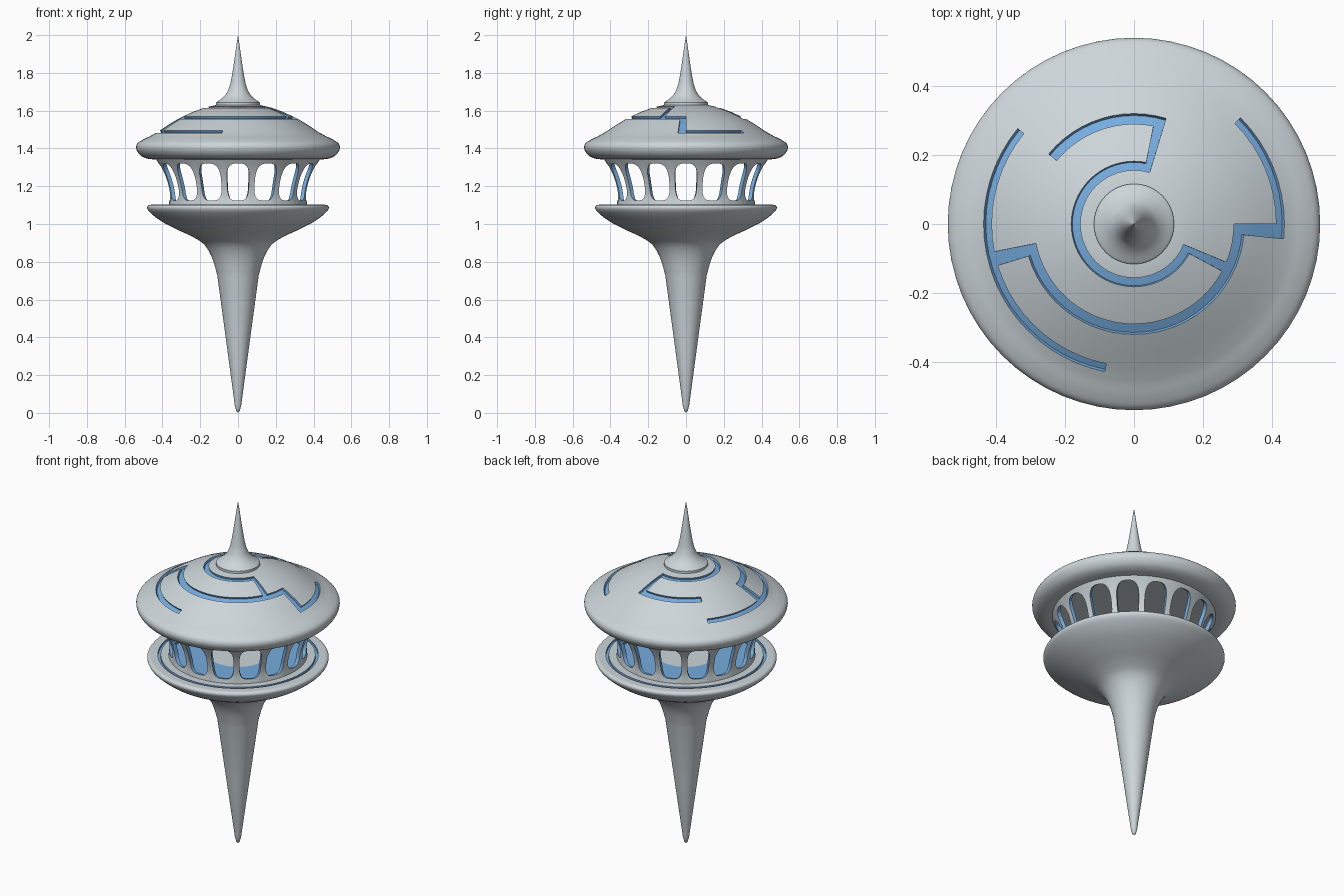
import bpy, bmesh, math

if "Cube" in bpy.data.objects:
    bpy.data.objects.remove(bpy.data.objects["Cube"])

SEG = 64


def material(name, rgb):
    m = bpy.data.materials.new(name)
    m.diffuse_color = (*rgb, 1)
    m.use_nodes = True
    m.node_tree.nodes["Principled BSDF"].inputs["Base Color"].default_value = m.diffuse_color
    return m


MATS = [material("pale_grey", (0.61, 0.67, 0.70)), material("sky_blue", (0.18, 0.41, 0.73))]


def smooth(pts, n=4):
    """Catmull-Rom curve through profile points."""
    out = []
    for i in range(len(pts) - 1):
        p0, p1, p2, p3 = pts[max(i - 1, 0)], pts[i], pts[i + 1], pts[min(i + 2, len(pts) - 1)]
        for s in range(n):
            t = s / n
            out.append(tuple(0.5 * (2 * b + (c - a) * t + (2 * a - 5 * b + 4 * c - d) * t * t
                                    + (3 * b - a - 3 * c + d) * t ** 3)
                             for a, b, c, d in zip(p0, p1, p2, p3)))
    return out + [pts[-1]]


def finish(name, bm, thickness=0):
    me = bpy.data.meshes.new(name)
    bm.to_mesh(me)
    bm.free()
    for m in MATS:
        me.materials.append(m)
    ob = bpy.data.objects.new(name, me)
    bpy.context.collection.objects.link(ob)
    bpy.ops.object.select_all(action='DESELECT')
    ob.select_set(True)
    bpy.context.view_layer.objects.active = ob
    if thickness:
        mod = ob.modifiers.new("thickness", 'SOLIDIFY')
        mod.thickness = thickness
        mod.offset = -1
        mod.material_offset = 1
        mod.material_offset_rim = 1
        bpy.ops.object.modifier_apply(modifier=mod.name)
    bpy.ops.object.shade_smooth_by_angle(angle=math.radians(35))
    return ob


def lathe(name, profile, groove=None, paint=None, depth=0.012):
    """Revolve (r, z) points; groove(r, z, k) faces are sunk and blue, paint(r, z) faces just blue."""
    bm = bmesh.new()
    rings = []
    for r, z in profile:
        if r < 1e-6:
            rings.append([bm.verts.new((0, 0, z))] * SEG)
        else:
            rings.append([bm.verts.new((r * math.cos(2 * math.pi * k / SEG),
                                        r * math.sin(2 * math.pi * k / SEG), z)) for k in range(SEG)])
    sunk = []
    for i in range(len(profile) - 1):
        r = (profile[i][0] + profile[i + 1][0]) / 2
        z = (profile[i][1] + profile[i + 1][1]) / 2
        for k in range(SEG):
            j = (k + 1) % SEG
            quad = [rings[i][k], rings[i][j], rings[i + 1][j], rings[i + 1][k]]
            f = bm.faces.new(list(dict.fromkeys(quad)))
            if groove and groove(r, z, k):
                sunk.append(f)
            if paint and paint(r, z):
                f.material_index = 1
    bmesh.ops.recalc_face_normals(bm, faces=bm.faces[:])
    if sunk:
        res = bmesh.ops.inset_region(bm, faces=sunk, thickness=0.0004, depth=-depth, use_even_offset=True)
        for f in sunk + res["faces"]:
            f.material_index = 1
    return finish(name, bm)


# Spike-shaped base flaring into the lower saucer, with ring groove and blue floor
base = [(0, 0.0), (0.010, 0.012), (0.017, 0.04), (0.064, 0.39), (0.110, 0.73)]
base += smooth([(0.110, 0.73), (0.137, 0.82), (0.178, 0.89), (0.24, 0.932), (0.33, 0.974),
                (0.41, 1.017), (0.465, 1.060), (0.481, 1.085), (0.472, 1.100), (0.45, 1.102)])[1:]
base += [(0.425, 1.102), (0.41, 1.102), (0.35, 1.102), (0.155, 1.102), (0, 1.102)]
lathe("base_saucer", base,
      groove=lambda r, z, k: z > 1.1 and 0.41 < r < 0.425,
      paint=lambda r, z: z > 1.1 and 0.155 < r < 0.35)


# Roof saucer with sunken circuit-like grooves
def roof_groove(r, z, k):
    if z < 1.47:
        return False
    if 0.156 < r < 0.182:
        return 13 <= k < 60
    if 0.182 < r < 0.29:
        return k in (13, 59)
    if 0.29 < r < 0.32:
        return 13 <= k < 25 or k >= 34
    if 0.32 < r < 0.413:
        return k in (34, 63)
    if 0.413 < r < 0.436:
        return k >= 63 or k < 8 or 25 <= k < 46
    return False


roof = [(0, 1.345), (0.40, 1.345)]
roof += smooth([(0.43, 1.342), (0.475, 1.345), (0.515, 1.362), (0.538, 1.395), (0.534, 1.425),
                (0.503, 1.447), (0.464, 1.466), (0.436, 1.482)])
roof += [(0.413, 1.496), (0.37, 1.525), (0.32, 1.555), (0.29, 1.570), (0.235, 1.595),
         (0.182, 1.614), (0.156, 1.621), (0.116, 1.630), (0, 1.632)]
lathe("roof_saucer", roof, groove=roof_groove)

# Spire on top
spire = [(0.116, 1.625), (0.116, 1.643)]
spire += smooth([(0.114, 1.645), (0.085, 1.665), (0.062, 1.69), (0.048, 1.72), (0.037, 1.76),
                 (0.022, 1.85), (0.010, 1.935), (0, 2.0)])
lathe("spire", spire)

# Flared window wall: 16 sectors, each a frame around a rounded opening
WALL = [(1.095, 0.368), (1.13, 0.362), (1.18, 0.366), (1.24, 0.382), (1.30, 0.408), (1.35, 0.438)]


def wall_radius(z):
    for (z0, r0), (z1, r1) in zip(WALL, WALL[1:]):
        if z <= z1:
            break
    return r0 + (r1 - r0) * (z - z0) / (z1 - z0)


def signed_pow(v, p):
    return math.copysign(abs(v) ** p, v)


bm = bmesh.new()
N = 40
for s in range(16):
    mid = 2 * math.pi * s / 16
    loops = [[], []]
    for i in range(N):
        u = 2 * math.pi * i / N
        c, d = math.cos(u), math.sin(u)
        m = max(abs(c), abs(d))
        power = 0.55 if d < 0 else 0.7
        inner = (math.radians(8.9) * signed_pow(c, power), 1.223 + 0.098 * signed_pow(d, power))
        outer = (math.radians(11.25) * c / m, 1.2225 + 0.1265 * d / m)
        for loop, (a, z) in zip(loops, (inner, outer)):
            r = wall_radius(z)
            loop.append(bm.verts.new((r * math.cos(mid + a), r * math.sin(mid + a), z)))
    for i in range(N):
        j = (i + 1) % N
        bm.faces.new((loops[0][i], loops[1][i], loops[1][j], loops[0][j]))
bmesh.ops.remove_doubles(bm, verts=bm.verts[:], dist=0.0005)
bm.normal_update()
for f in bm.faces:
    p = f.calc_center_median()
    if f.normal.x * p.x + f.normal.y * p.y < 0:
        f.normal_flip()
finish("window_wall", bm, thickness=0.02)
